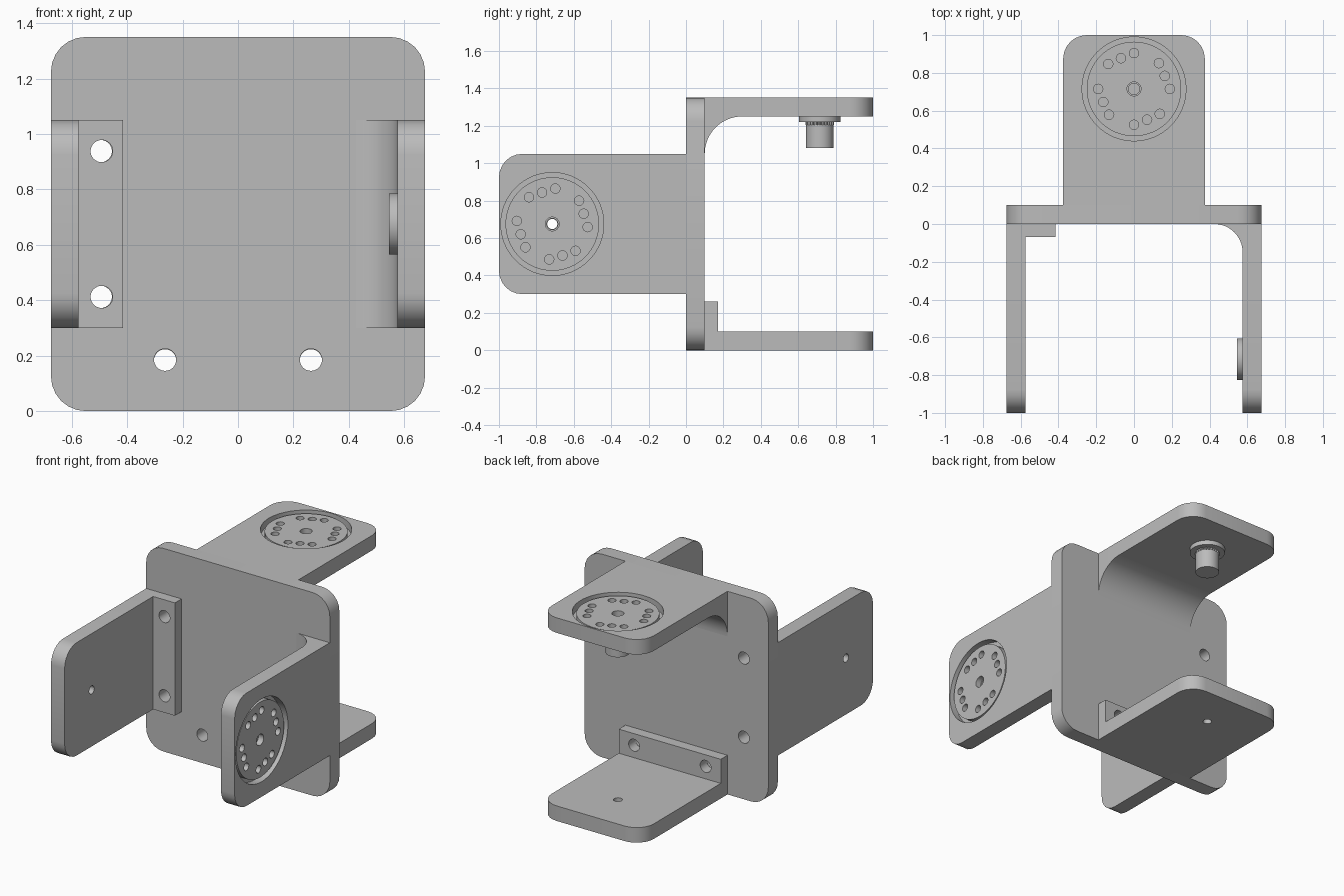
import bpy, bmesh
from math import sin, cos, pi, radians
from mathutils import Matrix, Vector

if "Cube" in bpy.data.objects:
    bpy.data.objects.remove(bpy.data.objects["Cube"])

grey = bpy.data.materials.new("plain_grey")
grey.use_nodes = True
grey.diffuse_color = (0.5, 0.5, 0.5, 1)
grey.node_tree.nodes["Principled BSDF"].inputs["Base Color"].default_value = (0.5, 0.5, 0.5, 1)

IDENTITY = Matrix.Identity(4)


def frame(origin, x, y, z):
    """Matrix placing a local frame with the given axes at origin."""
    m = Matrix((x, y, z)).transposed().to_4x4()
    m.translation = Vector(origin)
    return m


def prism(name, points, low, high, place=IDENTITY):
    """Extrude a closed local xy outline from low to high along local z."""
    bm = bmesh.new()
    face = bm.faces.new([bm.verts.new((x, y, low)) for x, y in points])
    top = bmesh.ops.extrude_face_region(bm, geom=[face])["geom"]
    verts = [v for v in top if isinstance(v, bmesh.types.BMVert)]
    bmesh.ops.translate(bm, verts=verts, vec=(0, 0, high - low))
    bmesh.ops.transform(bm, matrix=place, verts=bm.verts)
    bmesh.ops.recalc_face_normals(bm, faces=bm.faces)
    mesh = bpy.data.meshes.new(name)
    bm.to_mesh(mesh)
    bm.free()
    mesh.materials.append(grey)
    obj = bpy.data.objects.new(name, mesh)
    bpy.context.collection.objects.link(obj)
    return obj


def arc(cx, cy, r, start, end, steps):
    angles = [radians(start + (end - start) * i / steps) for i in range(steps + 1)]
    return [(cx + r * cos(a), cy + r * sin(a)) for a in angles]


def circle(cx, cy, r, sides=48):
    return arc(cx, cy, r, 0, 360, sides)[:-1]


def box(x0, x1, y0, y1):
    return [(x0, y0), (x1, y0), (x1, y1), (x0, y1)]


def select(obj):
    bpy.ops.object.select_all(action="DESELECT")
    obj.select_set(True)
    bpy.context.view_layer.objects.active = obj


def cut(obj, cutters):
    """Subtract the cutters from the part and remove them."""
    select(obj)
    for cutter in cutters:
        mod = obj.modifiers.new("cut", "BOOLEAN")
        mod.operation = "DIFFERENCE"
        mod.solver = "EXACT"
        mod.object = cutter
        bpy.ops.object.modifier_apply(modifier=mod.name)
        bpy.data.objects.remove(cutter)


parts = []
HALF, ARM, THICK, ROUND = 0.675, 0.375, 0.1, 0.125
MID = HALF
HOLE = 0.04

# Centre plate with rounded corners; its local z points to the front
plate_frame = frame((0, 0, MID), (1, 0, 0), (0, 0, 1), (0, -1, 0))
inner = HALF - ROUND
outline = []
for i, (sx, sy) in enumerate([(1, 1), (-1, 1), (-1, -1), (1, -1)]):
    outline += arc(sx * inner, sy * inner, ROUND, 90 * i, 90 * i + 90, 6)
plate = prism("centre_plate", outline, -THICK, 0, plate_frame)
screws = [(-0.495, 0.263), (-0.495, -0.263), (-0.263, -0.49), (0.263, -0.49)]
cut(plate, [prism("cutter", circle(x, y, HOLE, 32), -0.3, 0.2, plate_frame)
            for x, y in screws])
parts.append(plate)


def arm(name, place, length):
    """Rounded arm: local y runs outward, outer face at local z = 0."""
    c = ARM - ROUND
    pts = [(-ARM, 0), (ARM, 0)]
    pts += arc(c, length - ROUND, ROUND, 0, 90, 6)
    pts += arc(-c, length - ROUND, ROUND, 90, 180, 6)
    obj = prism(name, pts, -THICK, 0, place)
    parts.append(obj)
    return obj


def horn_arm(side, place, length, axis, turn, fillet):
    """Arm with a round pocket, a perforated disc and a boss inside."""
    obj = arm(side + "_arm", place, length)
    cut(obj, [prism("cutter", circle(0, axis, 0.275, 64), -0.05, 0.1, place),
              prism("cutter", circle(0, axis, 0.03, 32), -0.3, 0.1, place)])

    disc = prism(side + "_disc", circle(0, axis, 0.25, 64), -0.05, -0.012, place)
    holes = [circle(0, axis, 0.037, 32)]
    for quarter in range(4):
        for step, radius in enumerate((0.19, 0.177, 0.19)):
            a = radians(90 * quarter + 23 * step + turn)
            holes.append(circle(radius * cos(a), axis + radius * sin(a), 0.025, 24))
    cut(disc, [prism("cutter", h, -0.2, 0.1, place) for h in holes])
    parts.append(disc)

    boss = prism(side + "_boss", circle(0, axis, 0.11), -0.13, -THICK, place)
    cut(boss, [prism("cutter", circle(0, axis, 0.07), -0.2, 0, place)])
    parts.append(boss)

    # Curved inside corner, extruded across the arm width
    across = place @ frame((0, 0, -THICK), (0, 1, 0), (0, 0, 1), (1, 0, 0))
    pts = [(0, 0)] + arc(fillet, -fillet, fillet, 180, 90, 16)
    parts.append(prism(side + "_fillet", pts, -ARM, ARM, across))


def tab_arm(side, place, length, axis, tab):
    """Arm with a pivot hole and a screw tab against the plate."""
    obj = arm(side + "_arm", place, length)
    cut(obj, [prism("cutter", circle(0, axis, 0.027, 32), -0.3, 0.1, place)])
    upright = place @ frame((0, 0, -THICK), (1, 0, 0), (0, 0, -1), (0, 1, 0))
    flange = prism(side + "_tab", box(-ARM, ARM, 0, tab), 0, 0.07, upright)
    cut(flange, [prism("cutter", circle(x, 0.083, HOLE, 32), -0.1, 0.2, upright)
                 for x in (-0.263, 0.263)])
    parts.append(flange)


# Two arms at the back, two at the front
top_frame = frame((0, THICK, 2 * HALF), (1, 0, 0), (0, 1, 0), (0, 0, 1))
left_frame = frame((HALF, 0, MID), (0, 0, 1), (0, -1, 0), (1, 0, 0))
bottom_frame = frame((0, THICK, 0), (-1, 0, 0), (0, 1, 0), (0, 0, -1))
right_frame = frame((-HALF, 0, MID), (0, 0, -1), (0, -1, 0), (-1, 0, 0))
horn_arm("top", top_frame, 0.9, 0.615, 0, 0.2)
horn_arm("left", left_frame, 1.0, 0.715, -5, 0.15)
tab_arm("bottom", bottom_frame, 0.9, 0.615, 0.16)
tab_arm("right", right_frame, 1.0, 0.715, 0.16)

# Shaft under the top arm with a toothed collar
parts.append(prism("shaft", circle(0, 0.615, 0.074), -0.27, -0.145, top_frame))
teeth = 25
collar = []
for i in range(teeth * 4):
    r = 0.076 if i % 4 < 2 else 0.068
    a = 2 * pi * i / (teeth * 4)
    collar.append((r * cos(a), 0.615 + r * sin(a)))
parts.append(prism("toothed_collar", collar, -0.145, -0.08, top_frame))

for part in parts:
    select(part)
    bpy.ops.object.shade_smooth_by_angle(angle=radians(30))
